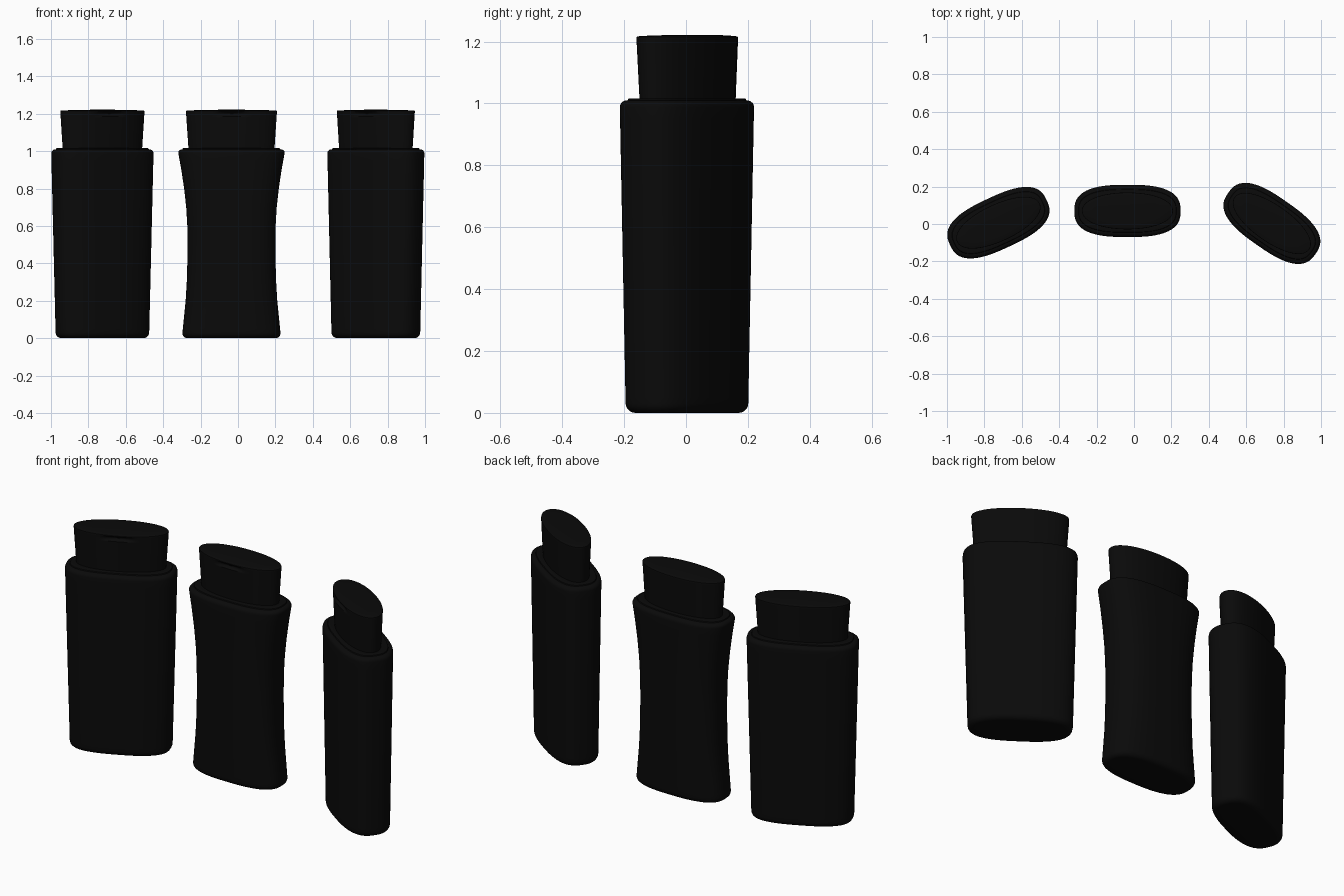
import bpy, bmesh, math

if "Cube" in bpy.data.objects:
    bpy.data.objects.remove(bpy.data.objects["Cube"])

SEG = 80
black = bpy.data.materials.new("black_plastic")
black.diffuse_color = (0.003, 0.003, 0.003, 1)
black.use_nodes = True
black.node_tree.nodes["Principled BSDF"].inputs["Base Color"].default_value = black.diffuse_color


def oval(a, b, n):
    """Superellipse outline with half width a, half depth b."""
    pts = []
    for i in range(SEG):
        t = 2 * math.pi * i / SEG
        c, s = math.cos(t), math.sin(t)
        pts.append((a * math.copysign(abs(c) ** (2 / n), c),
                    b * math.copysign(abs(s) ** (2 / n), s)))
    return pts


def loft(name, rings, n, loc, angle, notch=None):
    """Skin a stack of (half width, half depth, z) ovals and close both ends."""
    bm = bmesh.new()
    loops = []
    for a, b, z in rings:
        loop = []
        for x, y in oval(a, b, n):
            if notch and y < 0:
                y += notch(x, z)
            loop.append(bm.verts.new((x, y, z)))
        loops.append(loop)
    for lo, hi in zip(loops, loops[1:]):
        for i in range(SEG):
            j = (i + 1) % SEG
            bm.faces.new((lo[i], lo[j], hi[j], hi[i]))
    bm.faces.new(loops[0][::-1])
    bm.faces.new(loops[-1])
    me = bpy.data.meshes.new(name)
    bm.to_mesh(me)
    bm.free()
    ob = bpy.data.objects.new(name, me)
    bpy.context.collection.objects.link(ob)
    ob.location = (loc[0], loc[1], 0)
    ob.rotation_euler.z = math.radians(angle)
    me.materials.append(black)
    bpy.ops.object.select_all(action='DESELECT')
    ob.select_set(True)
    bpy.context.view_layer.objects.active = ob
    bpy.ops.object.shade_smooth_by_angle(angle=math.radians(35))
    return ob


def straight(z):
    return 0.260 + 0.025 * z


# half widths of the waisted bottle at even heights
WAIST = [0.265, 0.255, 0.245, 0.239, 0.236, 0.235, 0.236, 0.242, 0.253, 0.268, 0.286]


def waisted(z):
    i = min(int(z * 10), 9)
    f = z * 10 - i
    return WAIST[i] * (1 - f) + WAIST[i + 1] * f


def body_rings(width):
    def ring(z, inset):
        zc = min(z, 1.0)
        return (width(zc) - inset, 0.127 + 0.013 * zc - inset, z)
    rb, rt, top = 0.03, 0.022, 1.01
    rings = []
    # rounded foot
    for k in range(6):
        t = math.pi / 2 * k / 5
        rings.append(ring(rb * (1 - math.cos(t)), rb * (1 - math.sin(t))))
    rings += [ring(k / 20, 0) for k in range(1, 20)]
    # rounded shoulder
    for k in range(6):
        t = math.pi / 2 * k / 5
        rings.append(ring(top - rt + rt * math.sin(t), rt * (1 - math.cos(t))))
    # raised lip under the cap
    rings += [ring(1.010, 0.024), ring(1.015, 0.026), ring(1.016, 0.030), ring(1.016, 0.05)]
    return rings


def thumb_notch(x, z):
    """Shallow finger recess at the front of the lid."""
    if abs(x) > 0.09:
        return 0
    return 0.014 * (1 - (x / 0.09) ** 2) * max(0, 1 - ((z - 1.198) / 0.014) ** 2)


def cap_rings():
    rings = []
    for z in [1.0, 1.05, 1.10, 1.15, 1.18, 1.184, 1.188, 1.193, 1.198, 1.203, 1.208, 1.212]:
        f = (z - 1.0) / 0.215
        rings.append((0.229 + 0.0145 * f, 0.090 + 0.0085 * f, z))
    # softened rim and slightly domed lid
    rings += [(0.2425, 0.0975, 1.2155), (0.239, 0.094, 1.217),
              (0.18, 0.071, 1.2195), (0.10, 0.04, 1.221), (0.02, 0.008, 1.222)]
    return rings


bottles = [("left", (-0.725, 0.007), 25, straight),
           ("middle", (-0.035, 0.07), 0, waisted),
           ("right", (0.737, 0.003), -35, straight)]
for side, loc, angle, width in bottles:
    loft(side + "_bottle_body", body_rings(width), 2.7, loc, angle)
    loft(side + "_bottle_cap", cap_rings(), 2.1, loc, angle, thumb_notch)
